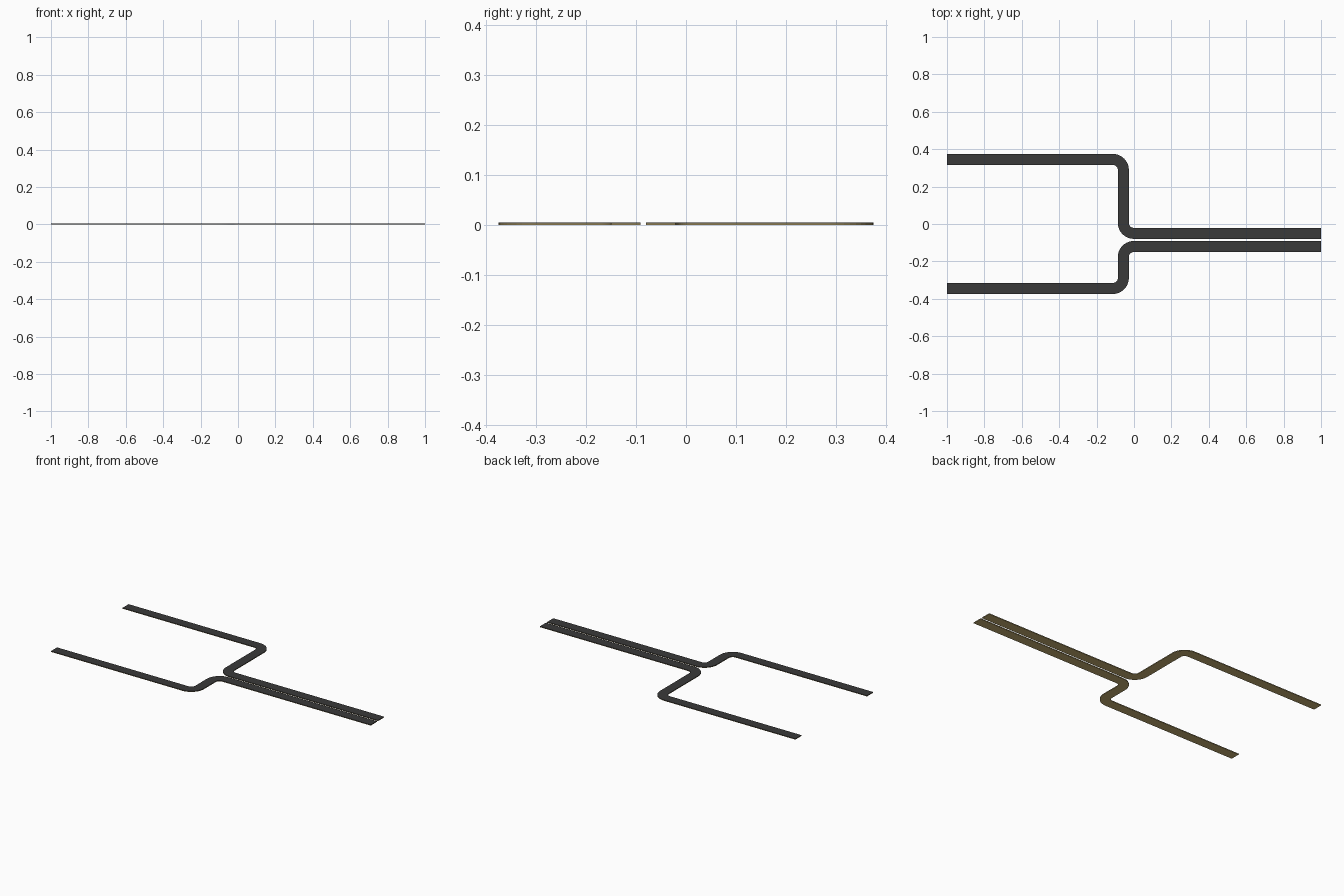
import bpy, bmesh, math
from mathutils import Vector

if "Cube" in bpy.data.objects:
    bpy.data.objects.remove(bpy.data.objects["Cube"])

WIDTH, THICK, RADIUS, STEPS = 0.059, 0.005, 0.056, 10
SEAM = 0.003  # height where the brown base meets the dark surface layer


def material(name, rgb):
    m = bpy.data.materials.new(name)
    m.diffuse_color = (*rgb, 1)
    m.use_nodes = True
    m.node_tree.nodes["Principled BSDF"].inputs["Base Color"].default_value = m.diffuse_color
    return m


dark = material("dark grey surface", (0.042, 0.042, 0.042))
brown = material("sandy brown base", (0.58, 0.44, 0.17))


def rounded_path(corners):
    """Centre line points and left-hand normals, with each corner as an arc."""
    pts = [Vector(c) for c in corners]
    turn = lambda d: Vector((-d.y, d.x))
    rows = [(pts[0], turn((pts[1] - pts[0]).normalized()))]
    for a, b, c in zip(pts, pts[1:], pts[2:]):
        d0, d1 = (b - a).normalized(), (c - b).normalized()
        centre = b - d0 * RADIUS + d1 * RADIUS
        side = 1 if d0.cross(d1) > 0 else -1
        for i in range(STEPS + 1):
            t = math.pi / 2 * i / STEPS
            out = -d1 * math.cos(t) + d0 * math.sin(t)
            rows.append((centre + out * RADIUS, -out * side))
    rows.append((pts[-1], turn((pts[-1] - pts[-2]).normalized())))
    return rows


def strip(name, corners):
    bm = bmesh.new()
    rings = []
    for p, n in rounded_path(corners):
        l, r = p + n * WIDTH / 2, p - n * WIDTH / 2
        rings.append([bm.verts.new((q.x, q.y, z)) for q, z in
                      ((l, 0), (r, 0), (r, SEAM), (r, THICK), (l, THICK), (l, SEAM))])
    for a, b in zip(rings, rings[1:]):
        for i in range(6):
            j = (i + 1) % 6
            bm.faces.new((a[i], a[j], b[j], b[i]))
    # end caps, one per layer
    for g in (rings[0], rings[-1]):
        bm.faces.new((g[0], g[1], g[2], g[5]))
        bm.faces.new((g[5], g[2], g[3], g[4]))
    bmesh.ops.recalc_face_normals(bm, faces=bm.faces)
    # dark surface layer above the seam, brown base below
    for f in bm.faces:
        f.material_index = 0 if f.calc_center_median().z > SEAM else 1
    me = bpy.data.meshes.new(name)
    bm.to_mesh(me)
    bm.free()
    me.materials.append(dark)
    me.materials.append(brown)
    bpy.context.collection.objects.link(bpy.data.objects.new(name, me))


# two lanes spread apart on the left, side by side on the right
for name, y_left, y_right in (("back_lane", 0.345, -0.050),
                              ("front_lane", -0.3445, -0.1205)):
    strip(name, [(-1, y_left), (-0.057, y_left), (-0.057, y_right), (1, y_right)])
